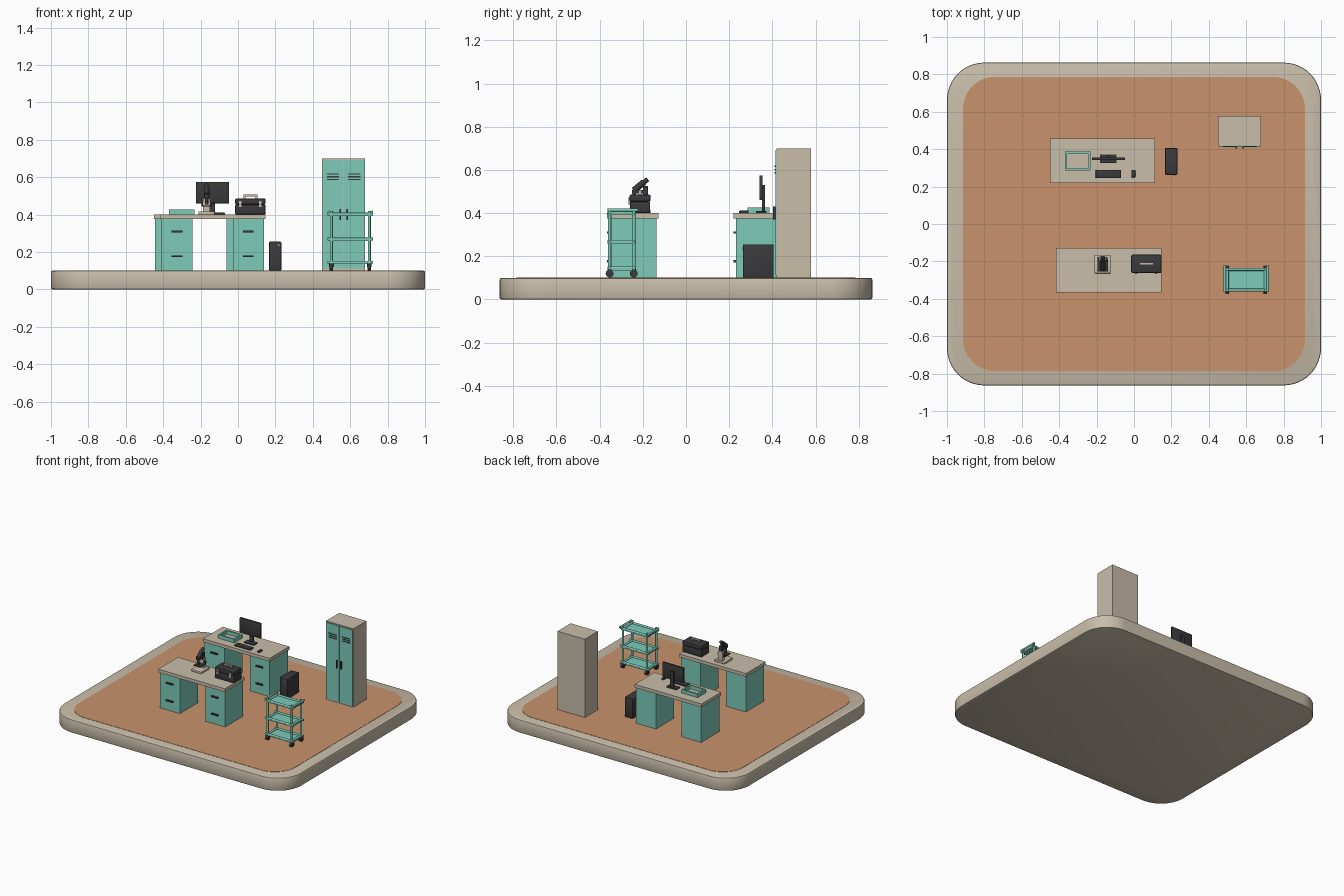
import bpy, bmesh, math
from mathutils import Vector

if "Cube" in bpy.data.objects:
    bpy.data.objects.remove(bpy.data.objects["Cube"])


def material(name, rgb):
    m = bpy.data.materials.new(name)
    m.diffuse_color = (*rgb, 1)
    m.use_nodes = True
    m.node_tree.nodes["Principled BSDF"].inputs["Base Color"].default_value = m.diffuse_color
    return m


BEIGE = material("warm_beige", (0.58, 0.51, 0.40))
TEAL = material("mint_teal", (0.21, 0.60, 0.49))
DARK = material("charcoal", (0.043, 0.043, 0.046))
ORANGE = material("terracotta_floor", (0.58, 0.29, 0.145))


def finish(name, bm, mat, smooth=False):
    me = bpy.data.meshes.new(name)
    bmesh.ops.recalc_face_normals(bm, faces=bm.faces)
    bm.to_mesh(me)
    bm.free()
    me.materials.append(mat)
    ob = bpy.data.objects.new(name, me)
    bpy.context.collection.objects.link(ob)
    if smooth:
        bpy.ops.object.select_all(action='DESELECT')
        ob.select_set(True)
        bpy.context.view_layer.objects.active = ob
        bpy.ops.object.shade_smooth_by_angle(angle=math.radians(35))
    return ob


def box(name, x0, x1, y0, y1, z0, z1, mat, bevel=0.0):
    bm = bmesh.new()
    bmesh.ops.create_cube(bm, size=1)
    for v in bm.verts:
        v.co = ((x0 + x1) / 2 + v.co.x * (x1 - x0),
                (y0 + y1) / 2 + v.co.y * (y1 - y0),
                (z0 + z1) / 2 + v.co.z * (z1 - z0))
    if bevel:
        bmesh.ops.bevel(bm, geom=list(bm.edges), offset=bevel, segments=2,
                        profile=0.5, affect='EDGES')
    return finish(name, bm, mat, bool(bevel))


def rod(name, a, b, r, mat, sides=16):
    a, b = Vector(a), Vector(b)
    d = b - a
    bm = bmesh.new()
    bmesh.ops.create_cone(bm, cap_ends=True, segments=sides, radius1=r, radius2=r, depth=d.length)
    rot = Vector((0, 0, 1)).rotation_difference(d).to_matrix()
    for v in bm.verts:
        v.co = rot @ v.co + (a + b) / 2
    return finish(name, bm, mat, True)


def rounded_slab(name, hx, hy, r, z0, z1, mat, bevel):
    bm = bmesh.new()
    pts = []
    for k, (sx, sy) in enumerate([(1, 1), (-1, 1), (-1, -1), (1, -1)]):
        for i in range(13):
            t = math.pi / 2 * (k + i / 12)
            pts.append(bm.verts.new((sx * (hx - r) + r * math.cos(t),
                                     sy * (hy - r) + r * math.sin(t), z0)))
    face = bm.faces.new(pts)
    top = bmesh.ops.extrude_face_region(bm, geom=[face])['geom']
    bmesh.ops.translate(bm, vec=(0, 0, z1 - z0), verts=[v for v in top if isinstance(v, bmesh.types.BMVert)])
    if bevel:
        rims = [e for e in bm.edges if abs(e.verts[0].co.z - e.verts[1].co.z) < 1e-6]
        bmesh.ops.bevel(bm, geom=rims, offset=bevel, segments=2, profile=0.5, affect='EDGES')
    return finish(name, bm, mat, True)


# Platform and floor
rounded_slab("platform", 1.0, 0.863, 0.2, 0, 0.1, BEIGE, 0.008)
rounded_slab("floor", 0.914, 0.786, 0.17, 0.095, 0.102, ORANGE, 0)


# Desks with two drawer pedestals each
def desk(tag, x, y):
    w, d = 0.563, 0.238
    box(tag + "_desktop", x, x + w, y, y + d, 0.375, 0.4, BEIGE)
    for side, px in (("left", x + 0.007), ("right", x + w - 0.174)):
        box(f"{tag}_{side}_pedestal", px, px + 0.167, y + 0.012, y + d - 0.008, 0.1, 0.375, TEAL)
        for z in (0.177, 0.31):
            box(f"{tag}_{side}_drawer_handle", px + 0.055, px + 0.112, y, y + 0.013,
                z - 0.005, z + 0.005, DARK)


desk("front_desk", -0.417, -0.366)
desk("back_desk", -0.45, 0.219)

# Paper tray: four walls
box("tray_front", -0.37, -0.232, 0.286, 0.298, 0.4, 0.427, TEAL)
box("tray_back", -0.37, -0.232, 0.375, 0.387, 0.4, 0.427, TEAL)
box("tray_left", -0.37, -0.358, 0.298, 0.375, 0.4, 0.427, TEAL)
box("tray_right", -0.244, -0.232, 0.298, 0.375, 0.4, 0.427, TEAL)

# Monitor, keyboard, mouse
box("monitor_screen", -0.225, -0.047, 0.341, 0.355, 0.46, 0.575, DARK, 0.002)
box("monitor_neck", -0.15, -0.122, 0.353, 0.365, 0.405, 0.53, DARK)
box("monitor_foot", -0.178, -0.094, 0.325, 0.372, 0.4, 0.409, DARK, 0.002)
box("keyboard", -0.205, -0.07, 0.246, 0.29, 0.4, 0.41, DARK, 0.002)
box("mouse", -0.014, 0.007, 0.249, 0.29, 0.4, 0.412, DARK, 0.004)

# Computer tower
box("computer_tower", 0.166, 0.232, 0.263, 0.406, 0.1, 0.255, DARK, 0.005)
rod("tower_button", (0.218, 0.264, 0.236), (0.218, 0.259, 0.236), 0.005, BEIGE)

# Locker with two doors, vents and handles
box("locker_body", 0.45, 0.68, 0.42, 0.578, 0.1, 0.7, BEIGE)
for x0, hx in ((0.454, 0.547), (0.567, 0.583)):
    box("locker_door", x0, x0 + 0.109, 0.414, 0.421, 0.112, 0.692, TEAL)
    for z in (0.587, 0.602, 0.617):
        box("locker_vent", x0 + 0.022, x0 + 0.087, 0.411, 0.415, z - 0.003, z + 0.003, DARK)
    box("locker_handle", hx - 0.004, hx + 0.004, 0.404, 0.415, 0.37, 0.43, DARK)

# Rolling cart
X0, X1, Y0, Y1 = 0.499, 0.702, -0.354, -0.242
for x in (X0, X1):
    for y in (Y0, Y1):
        rod("cart_post", (x, y, 0.135), (x, y, 0.42), 0.008, TEAL)
        rod("cart_wheel", (x - 0.009, y, 0.12), (x + 0.009, y, 0.12), 0.018, DARK, 20)
        box("cart_wheel_fork", x - 0.013, x + 0.013, y - 0.008, y + 0.008, 0.12, 0.142, DARK)
for z in (0.145, 0.268, 0.402):
    box("cart_shelf", X0 - 0.01, X1 + 0.01, Y0 - 0.008, Y1 + 0.008, z - 0.01, z - 0.002, TEAL)
    for y in (Y0, Y1):
        rod("cart_long_rail", (X0 - 0.02, y, z), (X1 + 0.02, y, z), 0.008, TEAL)
    for x in (X0, X1):
        rod("cart_end_rail", (x, Y0 - 0.01, z), (x, Y1 + 0.01, z), 0.008, TEAL)
for x in (X0 - 0.013, X1 + 0.013):
    rod("cart_push_bar", (x, Y0 - 0.01, 0.414), (x, Y1 + 0.02, 0.414), 0.007, TEAL)

# Microscope
MX = -0.168
box("microscope_base", MX - 0.043, MX + 0.043, -0.264, -0.165, 0.4, 0.416, BEIGE, 0.003)
box("microscope_pillar", MX - 0.018, MX + 0.018, -0.2, -0.174, 0.414, 0.485, BEIGE)
box("microscope_stage", MX - 0.028, MX + 0.028, -0.255, -0.19, 0.442, 0.449, DARK)
box("microscope_arm", MX - 0.012, MX + 0.012, -0.2, -0.175, 0.475, 0.525, DARK)
box("microscope_head", MX - 0.012, MX + 0.012, -0.25, -0.178, 0.49, 0.508, DARK)
rod("microscope_tube", (MX, -0.242, 0.505), (MX, -0.195, 0.543), 0.015, DARK)
rod("microscope_eyepiece", (MX, -0.2, 0.539), (MX, -0.177, 0.557), 0.011, DARK)
rod("microscope_objective", (MX, -0.24, 0.455), (MX, -0.24, 0.51), 0.009, DARK)
rod("microscope_knob", (MX - 0.027, -0.187, 0.458), (MX + 0.027, -0.187, 0.458), 0.01, DARK)

# Toolbox
box("toolbox_body", -0.015, 0.147, -0.26, -0.166, 0.4, 0.454, DARK, 0.006)
box("toolbox_lid", -0.015, 0.147, -0.262, -0.164, 0.454, 0.486, DARK, 0.007)
for x in (0.013, 0.119):
    box("toolbox_latch", x - 0.007, x + 0.007, -0.267, -0.258, 0.44, 0.472, BEIGE)
for x in (0.034, 0.098):
    box("toolbox_handle_leg", x - 0.005, x + 0.005, -0.219, -0.207, 0.482, 0.5, BEIGE)
box("toolbox_handle_grip", 0.029, 0.103, -0.219, -0.207, 0.496, 0.507, BEIGE)
